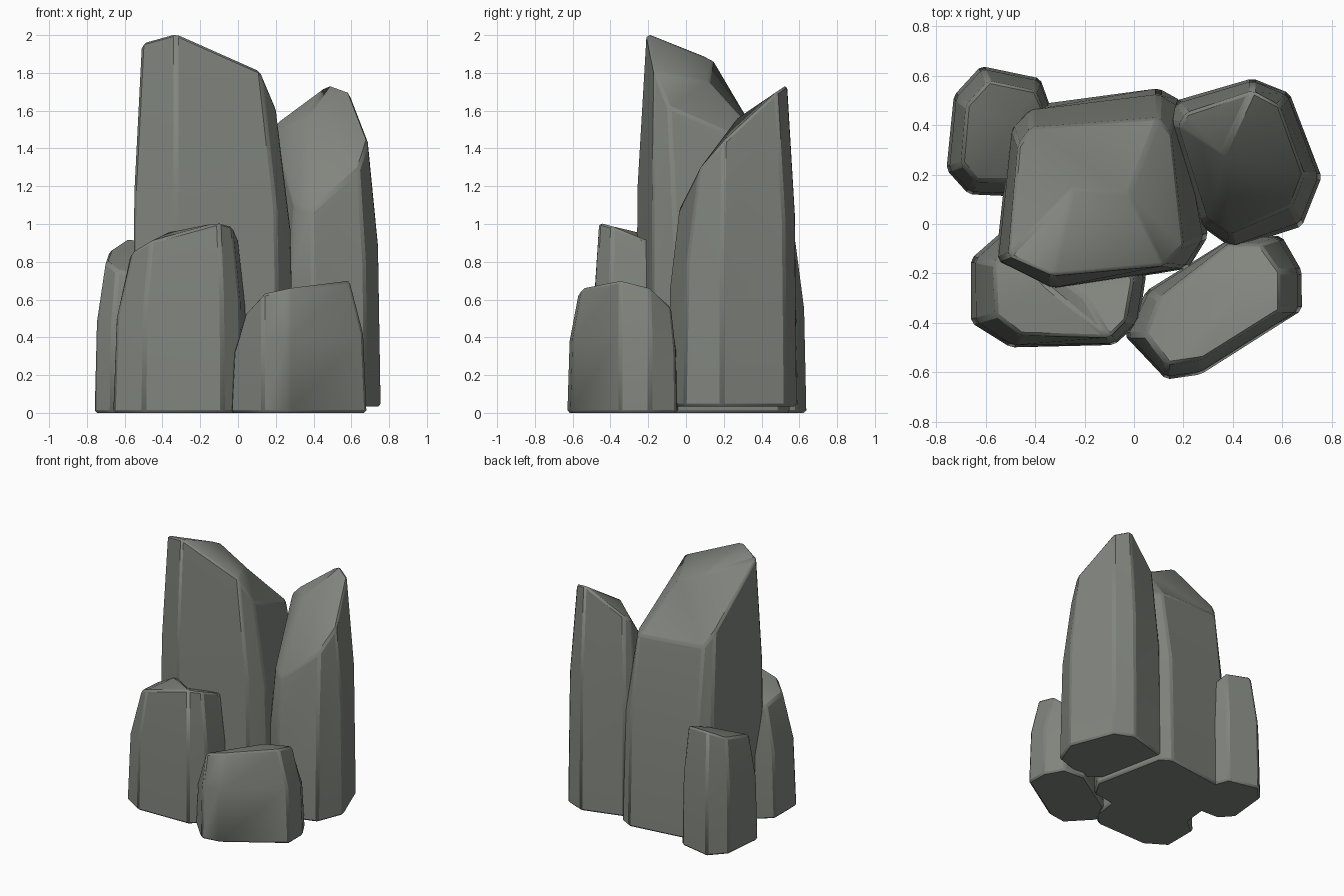
import bpy, bmesh
from mathutils import Vector

if "Cube" in bpy.data.objects:
    bpy.data.objects.remove(bpy.data.objects["Cube"])

stone = bpy.data.materials.new("grey_green_stone")
stone.diffuse_color = (0.22, 0.235, 0.208, 1)
stone.use_nodes = True
stone.node_tree.nodes["Principled BSDF"].inputs["Base Color"].default_value = stone.diffuse_color


def column(name, base, top, peaks, z0=0.0, mid_ratio=0.6):
    """Faceted stone column: base outline, slightly tapered waist, slanted crown."""
    bm = bmesh.new()
    low = [Vector((x, y, z0)) for x, y in base]
    high = [Vector(p) for p in top]
    waist = []
    for a, b in zip(low, high):
        m = a.lerp(b, 0.2)
        m.z = z0 + (b.z - z0) * mid_ratio
        waist.append(m)
    rings = [[bm.verts.new(p) for p in ring] for ring in (low, waist, high)]
    caps = [bm.verts.new(p) for p in peaks]
    n = len(base)
    bm.faces.new(rings[0][::-1])
    # side walls
    for r, s in zip(rings, rings[1:]):
        for i in range(n):
            j = (i + 1) % n
            bm.faces.new((r[i], r[j], s[j], s[i]))
    # crown: every rim edge runs to its nearest peak
    rim = rings[2]
    near = [min(caps, key=lambda c: (c.co - v.co).xy.length) for v in rim]
    for i in range(n):
        j = (i + 1) % n
        bm.faces.new((rim[i], rim[j], near[i]))
        if near[i] != near[j]:
            bm.faces.new((rim[j], near[j], near[i]))
    bmesh.ops.recalc_face_normals(bm, faces=bm.faces)
    mesh = bpy.data.meshes.new(name)
    bm.to_mesh(mesh)
    bm.free()
    mesh.materials.append(stone)
    ob = bpy.data.objects.new(name, mesh)
    bpy.context.collection.objects.link(ob)
    # worn edges
    bev = ob.modifiers.new("worn_edges", 'BEVEL')
    bev.width = 0.014
    bev.segments = 1
    bev.limit_method = 'ANGLE'
    bev.angle_limit = 0.42
    bpy.ops.object.select_all(action='DESELECT')
    bpy.context.view_layer.objects.active = ob
    ob.select_set(True)
    bpy.ops.object.shade_smooth_by_angle(angle=0.5)


# tallest column in the middle
column("tall_column",
       [(-.56, -.15), (-.33, -.27), (.22, -.18), (.30, -.05),
        (.19, .50), (.10, .55), (-.42, .48), (-.50, .40)],
       [(-.51, -.13, 1.96), (-.33, -.21, 2.01), (.12, -.17, 1.81), (.20, -.09, 1.62),
        (.15, .37, 1.42), (.10, .43, 1.42), (-.42, .39, 1.45), (-.47, .32, 1.55)],
       [(-.25, .14, 1.87), (-.02, .12, 1.76)])

# second column, back right, slightly raised
column("back_right_column",
       [(.40, -.10), (.68, -.01), (.76, .19), (.63, .53),
        (.48, .59), (.17, .50), (.12, .42), (.26, 0)],
       [(.39, -.04, 1.07), (.64, .07, 1.29), (.69, .20, 1.44), (.59, .48, 1.70),
        (.48, .54, 1.74), (.21, .45, 1.54), (.18, .40, 1.50), (.30, .02, 1.10)],
       [(.36, .28, 1.57)], z0=0.035)

# front left column
column("front_left_column",
       [(-.66, -.40), (-.50, -.50), (-.08, -.49), (.02, -.40),
        (.05, -.20), (-.05, -.05), (-.50, 0), (-.66, -.14)],
       [(-.56, -.37, .85), (-.46, -.45, .91), (-.10, -.46, 1.01), (-.03, -.39, .99),
        (0, -.22, .92), (-.06, -.10, .88), (-.50, -.08, .82), (-.57, -.16, .83)],
       [(-.35, -.25, .96), (-.19, -.31, .93)])

# front right column
column("front_right_column",
       [(-.04, -.45), (.13, -.63), (.27, -.61), (.68, -.35),
        (.68, -.19), (.60, -.05), (.42, -.04), (.05, -.27)],
       [(.04, -.45, .53), (.13, -.57, .63), (.27, -.55, .66), (.59, -.35, .70),
        (.59, -.19, .66), (.51, -.08, .56), (.38, -.08, .53), (.10, -.30, .53)],
       [(.42, -.28, .67)])

# back left column
column("back_left_column",
       [(-.76, .22), (-.67, .12), (-.45, .11), (-.33, .45),
        (-.38, .59), (-.62, .64), (-.73, .52)],
       [(-.70, .24, .80), (-.64, .17, .75), (-.45, .17, .72), (-.36, .45, .84),
        (-.40, .54, .90), (-.59, .58, .92), (-.68, .48, .86)],
       [(-.49, .42, .87)])
